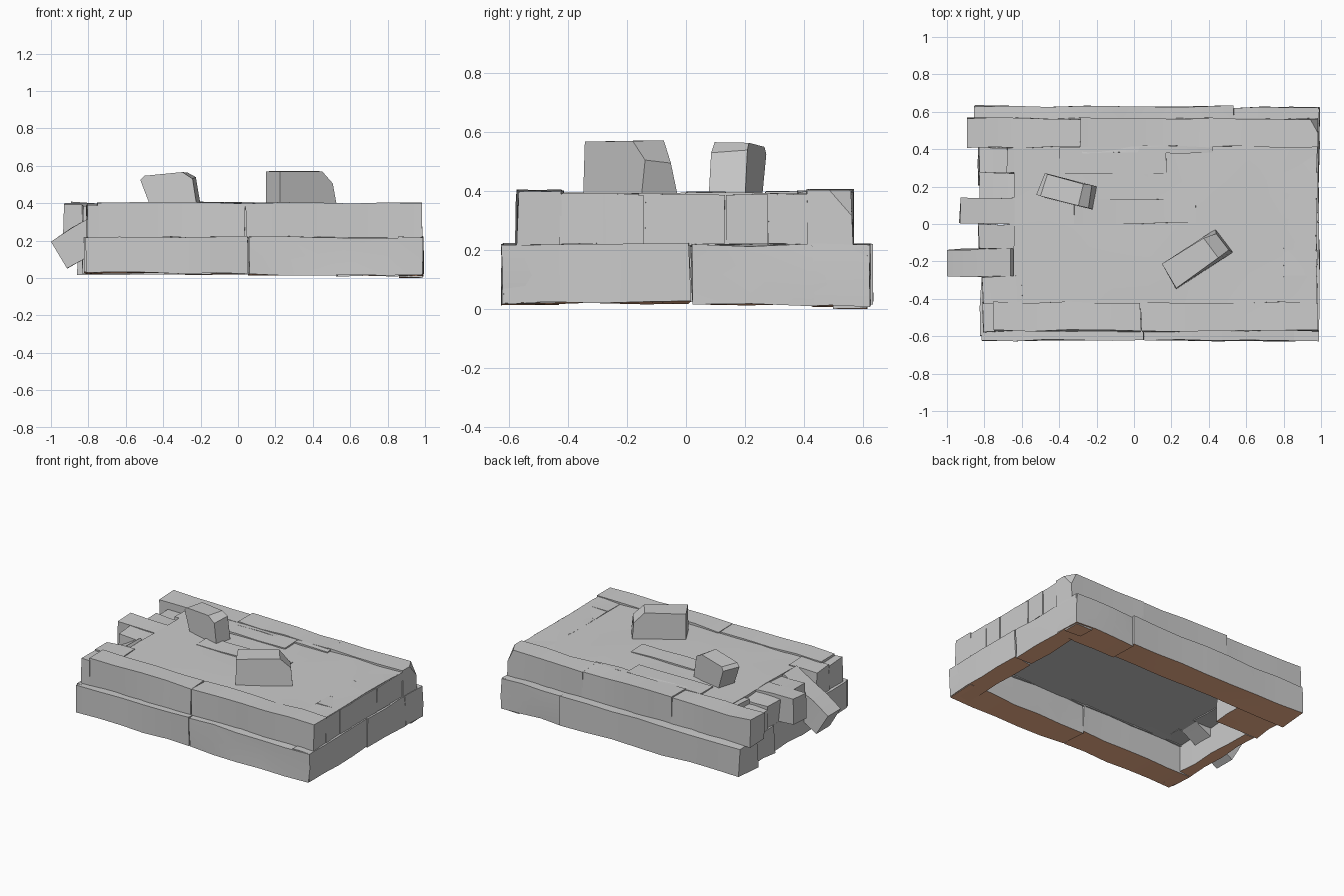
import bpy, bmesh, math, random
from mathutils import Matrix, Vector

if "Cube" in bpy.data.objects:
    bpy.data.objects.remove(bpy.data.objects["Cube"])

random.seed(7)
earth = bpy.data.materials.new("underside_brown")
earth.diffuse_color = (0.95, 0.48, 0.28, 1)
earth.use_nodes = True
earth.node_tree.nodes["Principled BSDF"].inputs["Base Color"].default_value = earth.diffuse_color


def finish(bm, name, matrix=None, brown=False):
    if matrix:
        bmesh.ops.transform(bm, matrix=matrix, verts=bm.verts)
    bmesh.ops.recalc_face_normals(bm, faces=bm.faces)
    me = bpy.data.meshes.new(name)
    if brown:
        me.materials.append(None)
        me.materials.append(earth)
        for f in bm.faces:
            if f.normal.z < -0.8:
                f.material_index = 1
    bm.to_mesh(me)
    bm.free()
    ob = bpy.data.objects.new(name, me)
    bpy.context.collection.objects.link(ob)
    for o in bpy.context.selected_objects:
        o.select_set(False)
    ob.select_set(True)
    bpy.context.view_layer.objects.active = ob
    bpy.ops.object.shade_smooth_by_angle(angle=math.radians(25))
    return ob


def block(name, x, y, z, wobble=0.006, brown=False, matrix=None, chip=None):
    """Rough-hewn stone spanning the x, y and z ranges."""
    bm = bmesh.new()
    bmesh.ops.create_cube(bm, size=1)
    for v in bm.verts:
        v.co = Vector([r[0] + (c + 0.5) * (r[1] - r[0]) for r, c in zip((x, y, z), v.co)])
    for axis, r in enumerate((x, y, z)):
        cuts = int((r[1] - r[0]) / 0.2)
        if cuts:
            edges = [e for e in bm.edges
                     if abs((e.verts[0].co - e.verts[1].co)[axis]) > 0.9 * (r[1] - r[0])]
            bmesh.ops.subdivide_edges(bm, edges=edges, cuts=cuts, use_grid_fill=True)
    for v in bm.verts:
        v.co += Vector([random.uniform(-wobble, wobble) for _ in range(3)])
    if chip:
        cut = bmesh.ops.bisect_plane(bm, geom=bm.verts[:] + bm.edges[:] + bm.faces[:],
                                     plane_co=chip[0], plane_no=chip[1], clear_outer=True)
        rim = [g for g in cut["geom_cut"] if isinstance(g, bmesh.types.BMEdge)]
        bmesh.ops.holes_fill(bm, edges=rim, sides=0)
    return finish(bm, name, matrix, brown)


def rock(name, profile, width, place, angle, taper):
    """Loose stone: side profile extruded across its width, upper right end tapered."""
    bm = bmesh.new()
    face = bm.faces.new([bm.verts.new((a, -width / 2, h)) for a, h in profile])
    new = bmesh.ops.extrude_face_region(bm, geom=[face])["geom"]
    for v in new:
        if isinstance(v, bmesh.types.BMVert):
            v.co.y += width
            v.co.x *= 0.94
    for v in bm.verts:
        if v.co.z > 0.45:
            v.co += Vector([random.uniform(-0.006, 0.006) for _ in range(3)])
            if v.co.x > 0.1:
                v.co.y *= taper
    m = Matrix.Translation((*place, 0)) @ Matrix.Rotation(math.radians(angle), 4, 'Z')
    return finish(bm, name, m)


# Lower course: hollow ring of long stones
lower = [("front", (-0.81, 0.055), (-0.622, -0.43), 0.027),
         ("front", (0.06, 0.985), (-0.622, -0.43), 0.018),
         ("back", (-0.855, 0.53), (0.43, 0.63), 0.02),
         ("back", (0.53, 0.992), (0.43, 0.622), 0.012),
         ("right", (0.86, 0.988), (-0.615, 0.012), 0.022),
         ("right", (0.86, 0.988), (0.018, 0.615), 0.015),
         ("left", (-0.82, -0.74), (-0.6, 0.2), 0.028),
         ("left", (-0.83, -0.5), (0.21, 0.44), 0.028)]
for side, x, y, z in lower:
    block("lower_course_" + side, x, y, (z, 0.218), brown=True)
block("foot_chip", (0.86, 0.985), (0.5, 0.615), (0.003, 0.1), 0.003, brown=True)

# Upper course: front and back rows
block("upper_course_front", (-0.75, 0.037), (-0.571, -0.42), (0.215, 0.4))
block("upper_course_front", (0.042, 0.98), (-0.571, -0.42), (0.215, 0.4))
block("corner_ledge_stone", (-0.805, -0.745), (-0.575, -0.42), (0.215, 0.385))
block("upper_course_back", (-0.89, -0.28), (0.41, 0.565), (0.215, 0.402))
block("upper_course_back", (-0.285, 0.41), (0.415, 0.565), (0.215, 0.402))
block("upper_course_back", (0.405, 0.985), (0.412, 0.565), (0.215, 0.402),
      chip=((0.96, 0.54, 0.39), (0.8, 0.45, 0.4)))

# Solid paved deck; its underside roofs the hollow
block("deck", (-0.64, 0.972), (-0.56, 0.42), (0.218, 0.391), 0.005)
for y in ((-0.43, -0.28), (-0.272, -0.143), (-0.138, 0.132), (0.137, 0.275), (0.282, 0.42)):
    block("right_end_stone", (0.8, 0.979), y, (0.222, 0.389), 0.003)

# A few proud planks
planks = [((-0.4, 0.17), (0.27, 0.412)), ((-0.32, 0.33), (0.003, 0.135)),
          ((-0.28, 0.42), (0.38, 0.42))]
for x, y in planks:
    block("proud_plank", x, y, (0.3, 0.398), 0.004)

# Broken left end: stones of uneven length
for left, y, top in ((-0.81, (-0.425, -0.28), 0.392), (-0.83, (-0.133, 0.0), 0.385),
                     (-0.93, (0.002, 0.138), 0.395), (-0.82, (0.138, 0.275), 0.372),
                     (-0.83, (0.28, 0.41), 0.35)):
    block("left_end_stone", (left, -0.6), y, (0.215, top))
block("left_top_stone", (-0.68, -0.58), (0.275, 0.41), (0.3, 0.392))

# Stone slipping off the broken left end
block("fallen_stone", (-0.2, 0.2), (-0.073, 0.073), (-0.087, 0.087), 0.005,
      matrix=Matrix.Translation((-0.783, -0.207, 0.227)) @ Matrix.Rotation(math.radians(-31), 4, 'Y'))

# Loose rocks on the top
rock("large_loose_rock", [(-0.178, 0.38), (-0.178, 0.57), (0.10, 0.567), (0.178, 0.5), (0.185, 0.38)],
     0.155, (0.332, -0.187), 33, 0.75)
rock("small_loose_rock", [(-0.10, 0.38), (-0.155, 0.53), (-0.13, 0.55), (0.08, 0.565),
                          (0.13, 0.535), (0.155, 0.38)], 0.125, (-0.355, 0.175), -14, 1.0)
